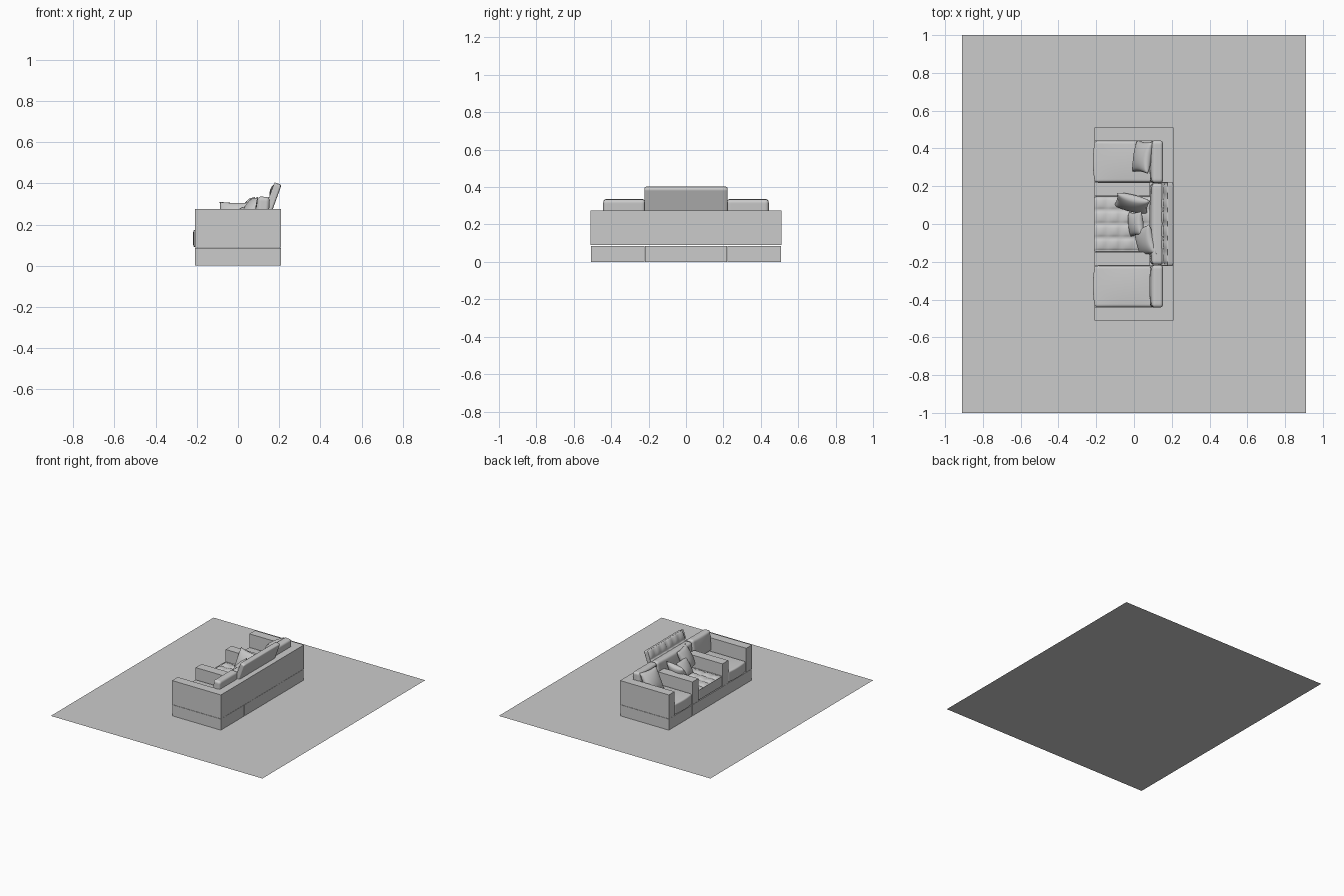
import bpy, bmesh, math
from mathutils import Vector, Euler

if "Cube" in bpy.data.objects:
    bpy.data.objects.remove(bpy.data.objects["Cube"])


def finish(name, bm, loc=(0, 0, 0), rot=(0, 0, 0), smooth=False):
    bmesh.ops.recalc_face_normals(bm, faces=bm.faces)
    me = bpy.data.meshes.new(name)
    bm.to_mesh(me)
    bm.free()
    if smooth:
        me.polygons.foreach_set("use_smooth", [True] * len(me.polygons))
    ob = bpy.data.objects.new(name, me)
    ob.location = loc
    ob.rotation_euler = Euler([math.radians(a) for a in rot])
    bpy.context.collection.objects.link(ob)
    return ob


def box(name, x, y, z):
    """Sharp box from (min, max) ranges."""
    bm = bmesh.new()
    bmesh.ops.create_cube(bm, size=1)
    for v in bm.verts:
        v.co = Vector([(r[0] + r[1]) / 2 + c * (r[1] - r[0]) for c, r in zip(v.co, (x, y, z))])
    return finish(name, bm)


def cushion(name, size, loc, rot=(0, 0, 0), r=0.012, puff=0.008, cells=None, front=0.0):
    """Rounded padded block; local z is the padded side, cells gives tufting."""
    bm = bmesh.new()
    bmesh.ops.create_cube(bm, size=2)
    bmesh.ops.subdivide_edges(bm, edges=bm.edges, cuts=27, use_grid_fill=True)
    half = Vector(size) / 2
    for v in bm.verts:
        u = v.co.copy()
        s = u if cells else Vector([math.sin(c * math.pi / 2) for c in u])
        p = Vector([c * h for c, h in zip(s, half)])
        q = Vector([max(-(h - r), min(h - r, c)) for c, h in zip(p, half)])
        d = p - q
        if d.length > 1e-7:
            p = q + d.normalized() * r
        if u.z > 0.99:
            p.z += puff * (1 - s.x ** 2) * (1 - s.y ** 2)
            if cells:
                a = abs(math.sin((u.x + 1) / 2 * cells[0] * math.pi))
                b = abs(math.sin((u.y + 1) / 2 * cells[1] * math.pi))
                p.z += 0.012 * ((a * b) ** 0.5 - 1)
        p.x -= front * max(0, -s.x) * (1 - s.y ** 2)
        v.co = p
    return finish(name, bm, loc, rot, True)


def pillow(name, w, h, t, loc, rot):
    """Throw pillow with pinched seams and pulled corners."""
    bm = bmesh.new()
    for side in (1, -1):
        g = bmesh.ops.create_grid(bm, x_segments=20, y_segments=20, size=1)
        for v in g["verts"]:
            x, y = v.co.x, v.co.y
            k = max(0, (1 - x * x) * (1 - y * y))
            v.co = Vector((x * h / 2 * (1 - 0.08 * (1 - y * y)),
                           y * w / 2 * (1 - 0.08 * (1 - x * x)),
                           side * t / 2 * k ** 0.45))
    bmesh.ops.remove_doubles(bm, verts=bm.verts, dist=1e-5)
    return finish(name, bm, loc, rot, True)


# Floor sheet
bm = bmesh.new()
bmesh.ops.create_grid(bm, x_segments=1, y_segments=1, size=1)
bmesh.ops.scale(bm, vec=(0.91, 1, 1), verts=bm.verts)
finish("floor_sheet", bm)

# Plinth in three sections
box("base_middle", (-0.208, 0.208), (-0.219, 0.219), (0, 0.086))
# Back panel
box("back_panel", (0.148, 0.21), (-0.51, 0.51), (0.089, 0.275))

for s, n in ((1, "left"), (-1, "right")):
    def ys(a, b):
        return (min(s * a, s * b), max(s * a, s * b))
    box("base_" + n, (-0.208, 0.208), ys(0.221, 0.508), (0, 0.086))
    box("outer_arm_" + n, (-0.21, 0.148), ys(0.44, 0.51), (0.089, 0.275))
    box("inner_arm_" + n, (-0.21, 0.085), ys(0.148, 0.22), (0.089, 0.265))
    # Plain side seats and their back cushions
    cushion("side_seat_" + n, (0.355, 0.218, 0.086), (-0.03, s * 0.33, 0.132), puff=0.006, front=0.01)
    cushion("side_back_cushion_" + n, (0.16, 0.225, 0.06), (0.12, s * 0.33, 0.255),
            (0, -86, 0), r=0.018)

# Tufted middle seat, back cushion and tilted headrest
cushion("middle_seat", (0.36, 0.294, 0.086), (-0.033, 0, 0.134), cells=(5, 4))
cushion("middle_back_cushion", (0.16, 0.43, 0.06), (0.12, 0, 0.25), (0, -86, 0), r=0.018)
cushion("tufted_headrest", (0.145, 0.445, 0.04), (0.168, 0, 0.331), (0, -70, 0),
        r=0.01, puff=0.005, cells=(2, 6))

# Throw pillows
pillow("pillow_side", 0.17, 0.17, 0.07, (0.045, 0.355, 0.258), (0, -62, -8))
pillow("pillow_large", 0.18, 0.16, 0.07, (-0.01, 0.11, 0.238), (0, -65, 76))
pillow("pillow_small", 0.13, 0.13, 0.06, (0.01, 0.0, 0.232), (0, -60, 5))
pillow("pillow_corner", 0.16, 0.17, 0.07, (0.06, -0.09, 0.258), (0, -62, 14))
